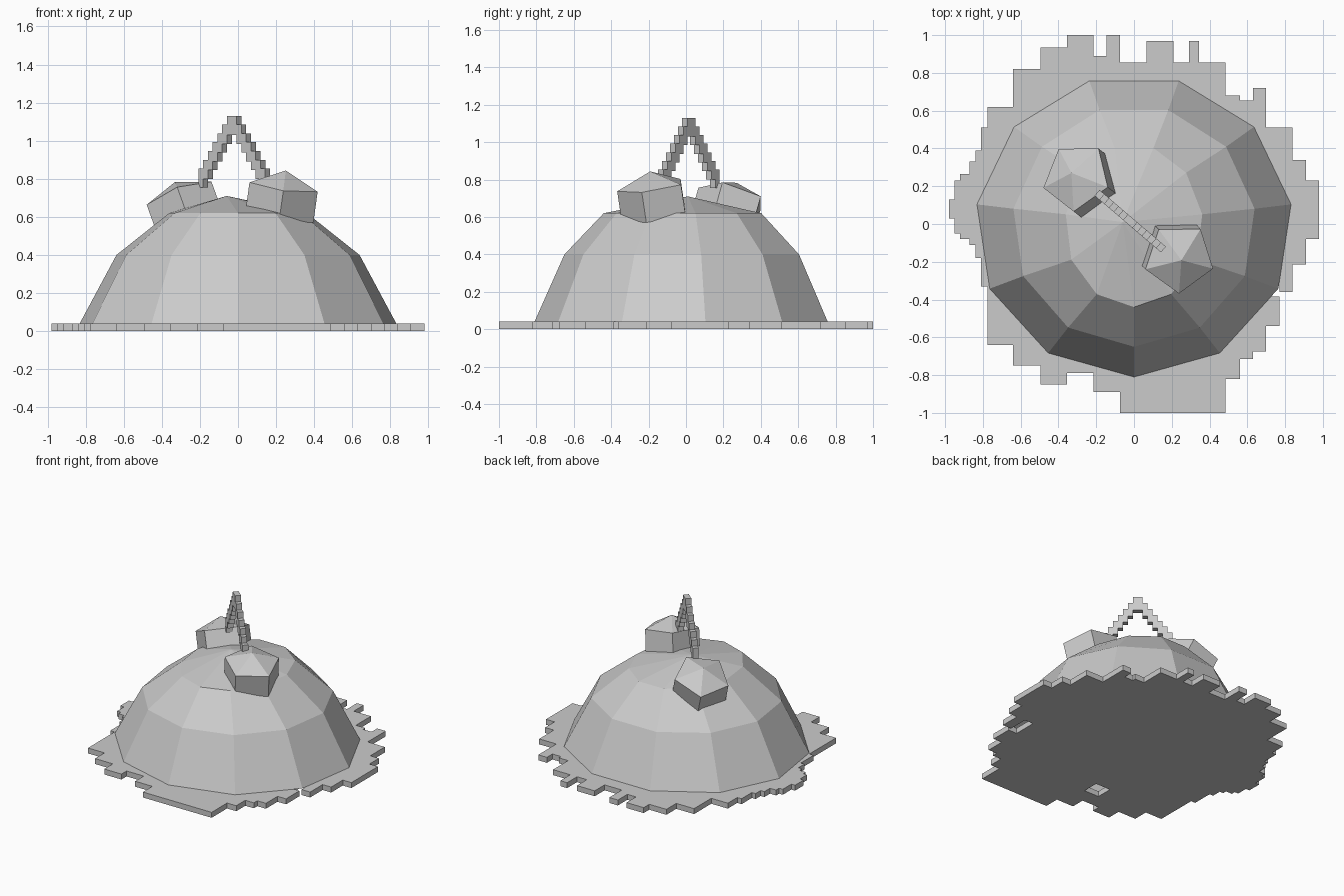
import bpy, bmesh, math
from mathutils import Vector, Matrix

if "Cube" in bpy.data.objects:
    bpy.data.objects.remove(bpy.data.objects["Cube"])

stone = bpy.data.materials.new("stone_grey")
stone.diffuse_color = (0.6, 0.6, 0.6, 1)
stone.use_nodes = True
stone.node_tree.nodes["Principled BSDF"].inputs["Base Color"].default_value = stone.diffuse_color


def make(name, bm):
    bmesh.ops.recalc_face_normals(bm, faces=bm.faces)
    me = bpy.data.meshes.new(name)
    bm.to_mesh(me)
    bm.free()
    me.materials.append(stone)
    ob = bpy.data.objects.new(name, me)
    bpy.context.collection.objects.link(ob)
    return ob


def stepped_prism(name, cols, end, depth):
    """Staircase outline from columns (left edge, low, high), extruded along z."""
    xs = [c[0] for c in cols] + [end]
    low, high = [], []
    for i, (x, lo, hi) in enumerate(cols):
        low += [(x, lo), (xs[i + 1], lo)]
        high += [(x, hi), (xs[i + 1], hi)]
    loop = []
    for p in low + high[::-1]:
        if not loop or p != loop[-1]:
            loop.append(p)
    bm = bmesh.new()
    face = bm.faces.new([bm.verts.new((x, y, 0)) for x, y in loop])
    res = bmesh.ops.extrude_face_region(bm, geom=[face])
    top = [v for v in res["geom"] if isinstance(v, bmesh.types.BMVert)]
    bmesh.ops.translate(bm, verts=top, vec=(0, 0, depth))
    return make(name, bm)


# Ragged ground slab
ground = stepped_prism("ground_slab", [
    (-.98, .03, .13), (-.95, -.05, .23), (-.92, -.08, .265), (-.87, -.11, .33),
    (-.84, -.18, .39), (-.81, -.33, .51), (-.775, -.64, .62), (-.64, -.75, .82),
    (-.495, -.85, .935), (-.355, -.79, 1), (-.215, -.89, .89), (-.145, -.89, 1),
    (-.075, -1, .855), (.065, -1, .97), (.21, -1, .855), (.29, -1, .97),
    (.345, -1, .855), (.485, -.82, .68), (.56, -.715, .655), (.63, -.675, .72),
    (.70, -.54, .51), (.77, -.36, .51), (.84, -.215, .34), (.91, -.08, .23)],
    .98, .04)

# Gaps through the slab beneath the dome
for i, (x, y, w, d) in enumerate([(.735, -.3, .07, .17), (-.2, -.62, .12, .12)]):
    bm = bmesh.new()
    bmesh.ops.create_cube(bm, size=1, matrix=Matrix.Translation((x, y, .02))
                          @ Matrix.Diagonal((w, d, .2, 1)))
    cutter = make(f"gap_cutter_{i}", bm)
    cutter.hide_render = True
    cutter.hide_viewport = True
    mod = ground.modifiers.new("gap", "BOOLEAN")
    mod.operation = "DIFFERENCE"
    mod.object = cutter

# Eleven-sided dome with an off-centre tip
bm = bmesh.new()
N = 11
rings = []
for rx, ry, z in [(.84, .80, .04), (.645, .64, .40), (.365, .43, .62)]:
    rings.append([bm.verts.new((rx * math.sin(k * math.tau / N),
                                -.01 - ry * math.cos(k * math.tau / N), z))
                  for k in range(N)])
tip = bm.verts.new((-.06, .01, .71))
for k in range(N):
    n = (k + 1) % N
    for a, b in zip(rings, rings[1:]):
        bm.faces.new((a[k], a[n], b[n], b[k]))
    bm.faces.new((rings[-1][k], rings[-1][n], tip))
make("dome", bm)


# Pentagonal boulders, each tilted with the slope
def boulder(name, centre, normal, turn, r=.19, h=.165, cap=.08):
    n = Vector(normal).normalized()
    rot = Vector((0, 0, 1)).rotation_difference(n).to_matrix()
    c = Vector(centre)
    bm = bmesh.new()
    top, bot = [], []
    for k in range(5):
        a = turn + k * math.tau / 5
        p = c + rot @ Vector((r * math.cos(a), r * math.sin(a), 0))
        top.append(bm.verts.new(p))
        bot.append(bm.verts.new(p - n * h))
    peak = bm.verts.new(c + n * cap)
    for k in range(5):
        j = (k + 1) % 5
        bm.faces.new((bot[k], bot[j], top[j], top[k]))
        bm.faces.new((top[k], top[j], peak))
    bm.faces.new(bot[::-1])
    make(name, bm)


boulder("front_boulder", (.24, -.18, .765), (.14, -.15, 1), math.radians(54))
boulder("back_boulder", (-.305, .25, .71), (-.36, .28, 1), math.radians(52))

# Stepped pointed arch standing diagonally between the boulders
step, half = .033, 7
cols = []
for i in range(-half, half):
    k = i if i >= 0 else -i - 1
    hi = 1.13 - .046 * k
    cols.append((i * step, hi - .1, hi))
arch = stepped_prism("stepped_arch", cols, half * step, .04)
arch.data.transform(Matrix.Translation((-.02, .015, 0))
                    @ Matrix.Rotation(math.radians(-40.5), 4, "Z")
                    @ Matrix.Rotation(math.pi / 2, 4, "X")
                    @ Matrix.Translation((0, 0, -.02)))
